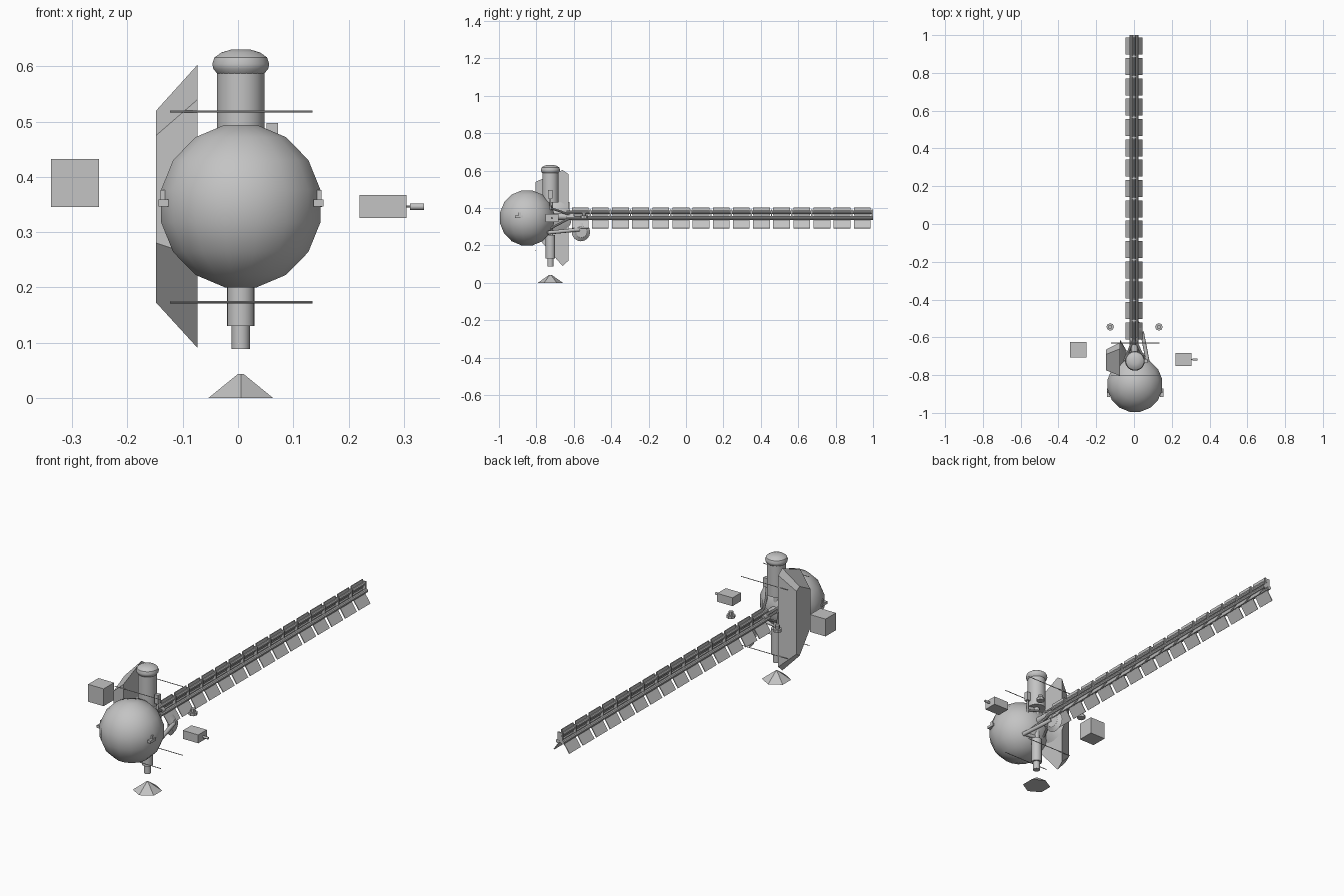
import bpy, bmesh, math
from mathutils import Vector

cube = bpy.data.objects.get("Cube")
if cube:
    bpy.data.objects.remove(cube, do_unlink=True)

grey = bpy.data.materials.new("hull_grey")
grey.use_nodes = True
grey.diffuse_color = (0.55, 0.55, 0.55, 1)
grey.node_tree.nodes["Principled BSDF"].inputs["Base Color"].default_value = (0.55, 0.55, 0.55, 1)

CX, MY = 0.005, -0.725  # hull axis and mast position


def finish(name, bm, smooth=False):
    bmesh.ops.recalc_face_normals(bm, faces=bm.faces)
    me = bpy.data.meshes.new(name)
    bm.to_mesh(me)
    bm.free()
    me.materials.append(grey)
    ob = bpy.data.objects.new(name, me)
    bpy.context.collection.objects.link(ob)
    if smooth:
        bpy.ops.object.select_all(action='DESELECT')
        ob.select_set(True)
        bpy.context.view_layer.objects.active = ob
        bpy.ops.object.shade_smooth_by_angle(angle=math.radians(35))
    return ob


def box(name, lo, hi):
    bm = bmesh.new()
    bmesh.ops.create_cube(bm, size=1)
    for v in bm.verts:
        v.co = Vector([(a + b) / 2 + c * (b - a) for a, b, c in zip(lo, hi, v.co)])
    return finish(name, bm)


def rod(name, a, b, r, r2=None, sides=12, smooth=True):
    a, b = Vector(a), Vector(b)
    bm = bmesh.new()
    bmesh.ops.create_cone(bm, cap_ends=True, segments=sides, radius1=r,
                          radius2=r if r2 is None else r2, depth=(b - a).length)
    turn = (b - a).to_track_quat('Z', 'Y')
    for v in bm.verts:
        v.co = turn @ v.co + (a + b) / 2
    return finish(name, bm, smooth)


def lathe(name, centre, profile, sides=16):
    # Spins (radius, height) rings round a vertical axis
    bm = bmesh.new()
    rings = []
    for r, z in profile:
        rings.append([bm.verts.new(Vector(centre) + Vector((
            r * math.cos(math.tau * (i + 0.5) / sides),
            r * math.sin(math.tau * (i + 0.5) / sides), z))) for i in range(sides)])
    for low, high in zip(rings, rings[1:]):
        for i in range(sides):
            j = (i + 1) % sides
            bm.faces.new((low[i], low[j], high[j], high[i]))
    bm.faces.new(rings[0])
    bm.faces.new(rings[-1])
    return finish(name, bm, True)


def frustum(name, outer, x0, inner, x1):
    # Solid lofted between two (y, z) outlines
    bm = bmesh.new()
    a = [bm.verts.new((x0, *p)) for p in outer]
    b = [bm.verts.new((x1, *p)) for p in inner]
    bm.faces.new(a)
    bm.faces.new(b)
    for i in range(len(a)):
        j = (i + 1) % len(a)
        bm.faces.new((a[i], a[j], b[j], b[i]))
    return finish(name, bm)


# Main spherical tank
R = 0.15
steps = [math.pi * (k + 0.5) / 8 - math.pi / 2 for k in range(8)]
lathe("main_sphere", (CX, -0.85, 0.347), [(R * math.cos(t), R * math.sin(t)) for t in steps])

# Upper mast with rounded cap
rod("upper_mast", (CX, MY, 0.43), (CX, MY, 0.592), 0.043, sides=24)
lathe("mast_cap", (CX, MY, 0), [(0.043, 0.587), (0.05, 0.595), (0.052, 0.604),
      (0.048, 0.616), (0.035, 0.625), (0.018, 0.63)], 24)

# Lower stepped mast, central column and detached foot cone
rod("central_column", (CX, MY, 0.24), (CX, MY, 0.44), 0.014)
rod("lower_mast", (CX, MY, 0.13), (CX, MY, 0.257), 0.025, sides=20)
rod("lower_mast_tip", (CX, MY, 0.088), (CX, MY, 0.13), 0.0165, sides=20)
rod("foot_cone", (CX, MY, 0), (CX, MY, 0.043), 0.067, 0.006, 6, False)

# Faceted side shield and its round backing dish
frustum("side_shield",
        [(-0.775, 0.475), (-0.69, 0.52), (-0.665, 0.505),
         (-0.665, 0.19), (-0.69, 0.172), (-0.775, 0.28)], -0.148,
        [(-0.804, 0.54), (-0.66, 0.603), (-0.627, 0.58),
         (-0.627, 0.12), (-0.66, 0.09), (-0.804, 0.255)], -0.073)
rod("shield_dish", (-0.075, -0.7, 0.35), (-0.04, -0.7, 0.35), 0.09, 0.03, 16)
rod("shield_mount", (-0.05, -0.7, 0.35), (CX, MY, 0.35), 0.012)

# Four thin cross antennas
for y in (-0.804, -0.63):
    for z in (0.173, 0.518):
        rod("cross_antenna", (-0.123, y, z), (0.135, y, z), 0.002, sides=6)

# Free-standing equipment boxes
box("right_side_box", (-0.338, -0.706, 0.345), (-0.252, -0.624, 0.432))
box("left_side_box", (0.22, -0.751, 0.325), (0.305, -0.683, 0.367))
rod("left_box_stem", (0.305, -0.717, 0.346), (0.314, -0.717, 0.346), 0.002, sides=6)
rod("left_box_nozzle", (0.311, -0.717, 0.346), (0.337, -0.717, 0.346), 0.006)

# Pegs on the sphere and small thrusters beside the boom
for x in (-0.135, 0.146):
    box("sphere_peg", (x - 0.009, -0.915, 0.346), (x + 0.009, -0.872, 0.359))
    box("sphere_peg_post", (x - 0.005, -0.895, 0.346), (x + 0.005, -0.883, 0.376))
for x in (-0.126, 0.132):
    rod("thruster_base", (x, -0.545, 0.345), (x, -0.545, 0.359), 0.02, sides=8)
    rod("thruster_neck", (x, -0.545, 0.359), (x, -0.545, 0.376), 0.011, sides=8)

# Periscope block, arm and round dish below the boom root
box("periscope_block", (0.052, -0.737, 0.452), (0.072, -0.715, 0.497))
rod("periscope_stem", (0.062, -0.726, 0.34), (0.062, -0.726, 0.455), 0.005)
rod("dish_arm", (0.075, -0.74, 0.268), (0.042, -0.57, 0.285), 0.01)
rod("arm_bracket", (CX, MY, 0.268), (0.075, -0.735, 0.268), 0.009)
rod("round_dish", (0.028, -0.562, 0.272), (0.042, -0.56, 0.272), 0.05, 0.03, 16)

# Struts joining the mast to the boom
for x, z in ((-0.05, 0.4), (0.06, 0.4), (-0.04, 0.29), (0.05, 0.29)):
    rod("boom_strut", (x, MY, z), (0, -0.6, 0.357), 0.006, sides=8)
rod("boom_root", (CX, MY, 0.355), (0, -0.6, 0.355), 0.018)

# Long boom: three rails
for x, z in ((0, 0.378), (-0.013, 0.346), (0.013, 0.346)):
    rod("boom_rail", (x, -0.64, z), (x, 1, z), 0.01, sides=10)

# Repeating boom plates, three to each bay
def plate(name, y, a, b):
    across = Vector((b[0] - a[0], 0, b[1] - a[1]))
    n = Vector((across.z, 0, -across.x)).normalized() * 0.002
    bm = bmesh.new()
    corners = []
    for s in (-1, 1):
        corners.append([bm.verts.new(Vector((p[0], yy, p[1])) + n * s)
                        for p, yy in ((a, y - 0.045), (b, y - 0.045),
                                      (b, y + 0.045), (a, y + 0.045))])
    low, high = corners
    bm.faces.new(low)
    bm.faces.new(high)
    for i in range(4):
        j = (i + 1) % 4
        bm.faces.new((low[i], low[j], high[j], high[i]))
    finish(name, bm)


for i in range(15):
    y = 0.942 - 0.1077 * i
    plate("boom_top_plate", y, (0, 0.36), (0, 0.404))
    for s in (-1, 1):
        plate("boom_side_plate", y, (s * 0.004, 0.35), (s * 0.043, 0.292))
    box("boom_crossbar", (-0.014, y + 0.05, 0.343), (0.014, y + 0.057, 0.392))
